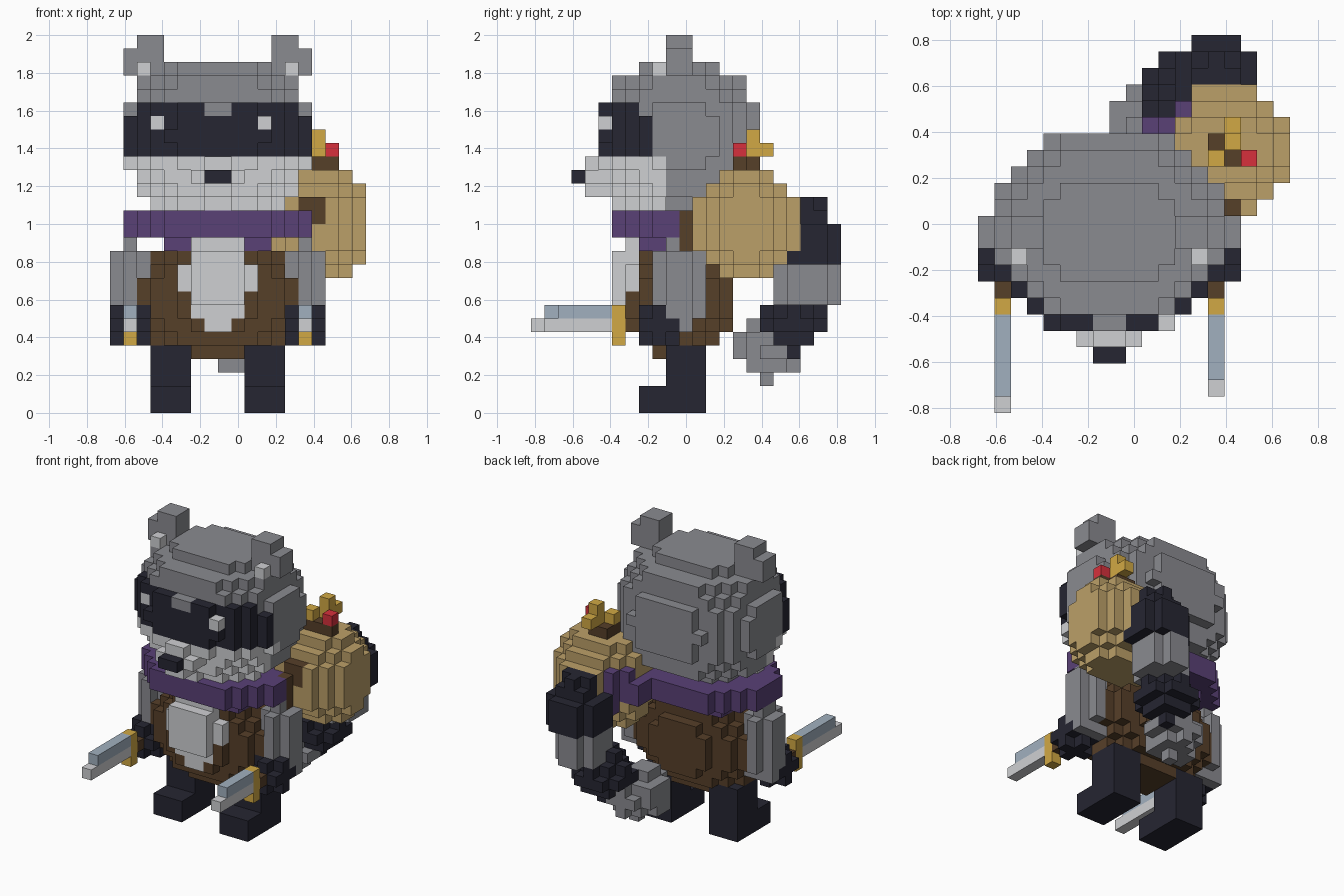
import bpy, bmesh
from mathutils import Vector

if "Cube" in bpy.data.objects:
    bpy.data.objects.remove(bpy.data.objects["Cube"], do_unlink=True)

V = 2 / 28                      # size of one block
COLOURS = {
    "grey_fur": (0.255, 0.257, 0.280), "dark_fur": (0.019, 0.019, 0.032),
    "light_fur": (0.625, 0.630, 0.650), "purple_cloth": (0.100, 0.052, 0.180),
    "brown_leather": (0.094, 0.050, 0.022), "tan_cloth": (0.500, 0.350, 0.140),
    "gold": (0.640, 0.395, 0.058), "red_gem": (0.680, 0.030, 0.045),
    "blue_steel": (0.355, 0.435, 0.520),
}
MATS = {}
for name, rgb in COLOURS.items():
    m = bpy.data.materials.new(name)
    m.use_nodes = True
    m.diffuse_color = (*rgb, 1)
    bsdf = next(n for n in m.node_tree.nodes if n.type == 'BSDF_PRINCIPLED')
    bsdf.inputs["Base Color"].default_value = (*rgb, 1)
    bsdf.inputs["Roughness"].default_value = 0.9
    MATS[name] = m

grid = {}                       # block -> (part, colour); later parts replace earlier ones


def put(part, colour, cells):
    for c in cells:
        grid[c] = (part, colour)


def box(x0, x1, y0, y1, z0, z1):
    return [(x, y, z) for x in range(x0, x1) for y in range(y0, y1) for z in range(z0, z1)]


def where(test):
    return [c for c in box(0, 19, 0, 23, 0, 28) if test(Vector(c) + Vector((.5, .5, .5)))]


def ellipsoid(centre, radii, power=2):
    return where(lambda p: sum((abs(p[a] - centre[a]) / radii[a]) ** power
                               for a in range(3)) <= 1)


def capsule(a, b, r):
    a, b = Vector(a), Vector(b)
    d = b - a

    def inside(p):
        t = max(0, min(1, (p - a).dot(d) / d.length_squared))
        return (p - a - d * t).length <= r
    return where(inside)


def layers(cells, z0, z1):
    return [c for c in cells if z0 <= c[2] < z1]


def mirror(cells):
    return [(15 - x, y, z) for x, y, z in cells]


def pair(part, colour, cells):
    put("right_" + part, colour, cells)
    put("left_" + part, colour, mirror(cells))


# Striped tail curling up behind the left side
put("tail", "grey_fur", capsule((10, 17.4, 4.65), (10.6, 17.7, 4.5), 2.15))
put("tail", "dark_fur", ellipsoid((12.5, 19.5, 6.65), (2.3, 2.3, 2.3)))
put("tail", "grey_fur", layers(capsule((14, 20.5, 5), (14, 20.5, 14), 2.3), 8, 11))
put("tail", "dark_fur", layers(ellipsoid((14.5, 20.5, 12.5), (2.35, 2.35, 3.6)), 11, 16))

# Tunic and belly
put("torso", "brown_leather", ellipsoid((8, 11, 8.5), (6.2, 4, 4.78)))
for x0, x1, y0, z0, z1 in ((6, 10, 6, 8, 12), (5, 11, 7, 9, 11), (6, 10, 7, 7, 13), (7, 9, 7, 6, 7)):
    put("belly", "light_fur", box(x0, x1, y0, 9, z0, z1))

# Legs with feet
pair("leg", "dark_fur", box(3, 6, 10, 13, 0, 5))
pair("leg", "dark_fur", box(3, 6, 8, 13, 0, 2))

# Arms, hands
pair("arm", "grey_fur", capsule((1.5, 11, 11), (1.5, 11, 7.5), 1.6))
pair("hand", "dark_fur", ellipsoid((1.5, 9.5, 6.5), (1.6, 1.6, 1.6)))

# Short swords, one block wide; the left one is a block shorter
for side, x, tip in (("right", 1, 0), ("left", 14, 1)):
    put(side + "_sword", "brown_leather", box(x, x + 1, 7, 8, 6, 7))
    put(side + "_sword", "gold", box(x, x + 1, 6, 7, 5, 8))
    put(side + "_sword", "light_fur", box(x, x + 1, tip, 6, 6, 7))
    put(side + "_sword", "blue_steel", box(x, x + 1, tip + 1, 6, 7, 8))

# Loot sack with its tied neck and treasure
put("sack", "tan_cloth", ellipsoid((15, 16, 14), (4.35, 4.1, 4.45)))
put("sack_neck", "brown_leather", box(14, 16, 15, 17, 18, 19) + [(16, 15, 18)])
put("treasure", "gold", [(14, 15, 19), (15, 16, 19), (15, 16, 20), (15, 17, 19)])
put("treasure", "red_gem", [(16, 15, 19)])

# Scarf with a knot trailing behind
put("scarf", "purple_cloth", layers(ellipsoid((8, 11, 14), (7.1, 5.2, 9)), 13, 15))
put("scarf", "purple_cloth", [c for c in box(4, 12, 8, 14, 12, 13)
                              if c not in grid or grid[c][0] == "torso"])
put("scarf", "purple_cloth", box(10, 12, 15, 18, 13, 15) + box(12, 13, 17, 19, 12, 14)
    + box(12, 13, 18, 19, 14, 16) + box(11, 12, 17, 18, 15, 16))

# Strap stepping up over the scarf to the sack
put("strap", "brown_leather", box(14, 15, 11, 12, 12, 13) + box(14, 15, 11, 13, 13, 15)
    + box(14, 16, 12, 13, 14, 16))

# Head: light jaw, dark mask, grey everywhere else
for c in ellipsoid((8, 11, 20.5), (7.05, 5.95, 5.65), 2.5):
    x, y, z = c
    colour = "grey_fur"
    if z < 19 and y < 10:
        colour = "light_fur"
    elif 19 <= z < 22 and y < 9 or z == 22 and y < 8:
        colour = "dark_fur"
    put("head", colour, [c])
put("head", "light_fur", [c for c in layers(ellipsoid((8, 10, 16.5), (5.3, 4.1, 2)), 15, 16)
                          if c[1] < 10])
put("head", "grey_fur", box(7, 9, 5, 6, 22, 23))
put("eyes", "light_fur", [(3, 6, 21), (11, 5, 21)])
put("muzzle", "light_fur", box(6, 10, 4, 6, 17, 18) + box(7, 9, 4, 6, 16, 19))
put("nose", "dark_fur", box(7, 9, 3, 4, 17, 18))

# Ears
pair("ear", "grey_fur", box(1, 4, 10, 12, 25, 27) + box(2, 4, 10, 12, 27, 28))
pair("ear", "light_fur", [(2, 9, 25)])

# Turn the blocks of each part into a mesh of outward faces only
DIRS = [Vector(d) for d in ((1, 0, 0), (-1, 0, 0), (0, 1, 0), (0, -1, 0), (0, 0, 1), (0, 0, -1))]


def build(part):
    cells = {c: col for c, (p, col) in grid.items() if p == part}
    used = sorted(set(cells.values()))
    bm = bmesh.new()
    corners = {}

    def vert(p):
        key = tuple(round(a) for a in p)
        if key not in corners:
            x, y, z = key
            corners[key] = bm.verts.new(((x - 9.5) * V, (y - 11.5) * V, z * V))
        return corners[key]

    for c, col in cells.items():
        mid = Vector(c) + Vector((.5, .5, .5))
        for d in DIRS:
            if tuple(round(a) for a in Vector(c) + d) in grid:
                continue
            u = Vector((d.y, d.z, d.x))
            w = d.cross(u)
            quad = [mid + (d + u * s + w * t) / 2 for s, t in ((-1, -1), (1, -1), (1, 1), (-1, 1))]
            face = bm.faces.new([vert(p) for p in quad])
            face.material_index = used.index(col)
    mesh = bpy.data.meshes.new(part)
    bm.to_mesh(mesh)
    bm.free()
    for col in used:
        mesh.materials.append(MATS[col])
    bpy.context.collection.objects.link(bpy.data.objects.new(part, mesh))


for part in sorted({p for p, _ in grid.values()}):
    build(part)
